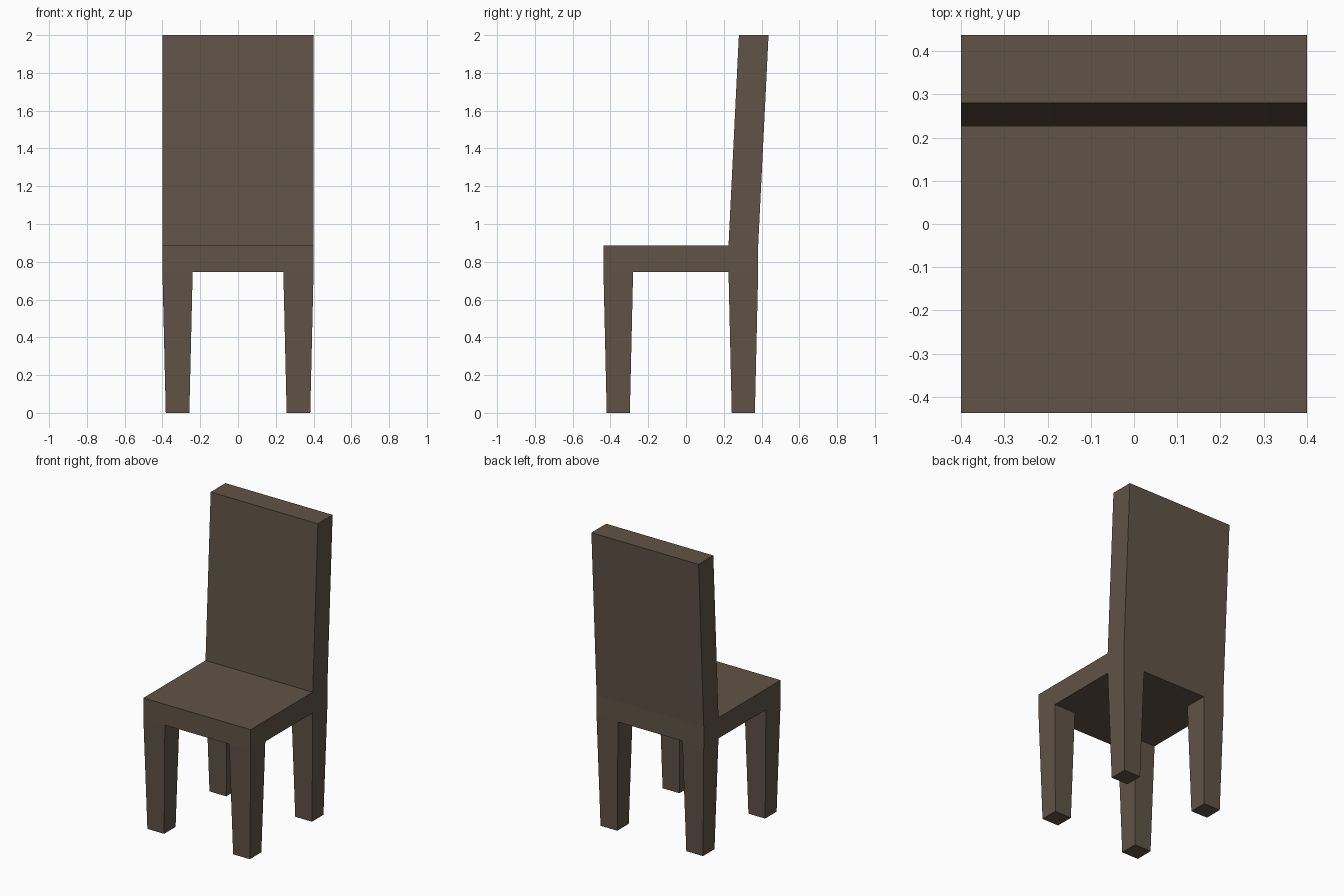
import bpy, bmesh

if "Cube" in bpy.data.objects:
    bpy.data.objects.remove(bpy.data.objects["Cube"])

# Key measurements
XS = [-0.40, -0.24, 0.24, 0.40]
YS = [-0.437, -0.28, 0.225, 0.382]
SEAT_BOTTOM, SEAT_TOP, BACK_TOP = 0.745, 0.885, 2.0

wood = bpy.data.materials.new("dark brown wood")
wood.diffuse_color = (0.119, 0.087, 0.062, 1.0)
wood.use_nodes = True
wood.node_tree.nodes["Principled BSDF"].inputs["Base Color"].default_value = wood.diffuse_color

bm = bmesh.new()


def extrude(faces):
    """Extrude connected faces, drop the originals, return the new vertices."""
    new = bmesh.ops.extrude_face_region(bm, geom=faces)["geom"]
    old = [f for f in faces if f.is_valid]
    if old:
        bmesh.ops.delete(bm, geom=old, context='FACES_ONLY')
    return [v for v in new if isinstance(v, bmesh.types.BMVert)]


# Seat: a 3 x 3 grid of cells, closed top and bottom
grid = {(i, j, k): bm.verts.new((x, y, z))
        for i, x in enumerate(XS) for j, y in enumerate(YS)
        for k, z in enumerate((SEAT_BOTTOM, SEAT_TOP))}
cells = {}
for i in range(3):
    for j in range(3):
        for k in (0, 1):
            ring = [grid[i, j, k], grid[i + 1, j, k],
                    grid[i + 1, j + 1, k], grid[i, j + 1, k]]
            cells[i, j, k] = bm.faces.new(ring if k else ring[::-1])
for n in range(3):
    for side in (0, 3):
        bm.faces.new([grid[n, side, 0], grid[n + 1, side, 0],
                      grid[n + 1, side, 1], grid[n, side, 1]])
        bm.faces.new([grid[side, n, 0], grid[side, n + 1, 0],
                      grid[side, n + 1, 1], grid[side, n, 1]])

# Tapered legs pulled down from the four corner cells
for i in (0, 2):
    for j in (0, 2):
        cx, cy = (XS[i] + XS[i + 1]) / 2, (YS[j] + YS[j + 1]) / 2
        for v in extrude([cells[i, j, 0]]):
            v.co = (cx + (v.co.x - cx) * 0.78, cy + (v.co.y - cy) * 0.78, 0)

# Leaning backrest pulled up from the rear row of cells
for v in extrude([cells[i, 2, 1] for i in range(3)]):
    v.co.y += 0.055
    v.co.z = BACK_TOP

bmesh.ops.recalc_face_normals(bm, faces=bm.faces[:])
# Merge flat neighbouring faces into clean panels
bmesh.ops.dissolve_limit(bm, angle_limit=0.002, verts=bm.verts[:], edges=bm.edges[:])

mesh = bpy.data.meshes.new("chair")
bm.to_mesh(mesh)
bm.free()
mesh.materials.append(wood)
bpy.context.collection.objects.link(bpy.data.objects.new("chair", mesh))
